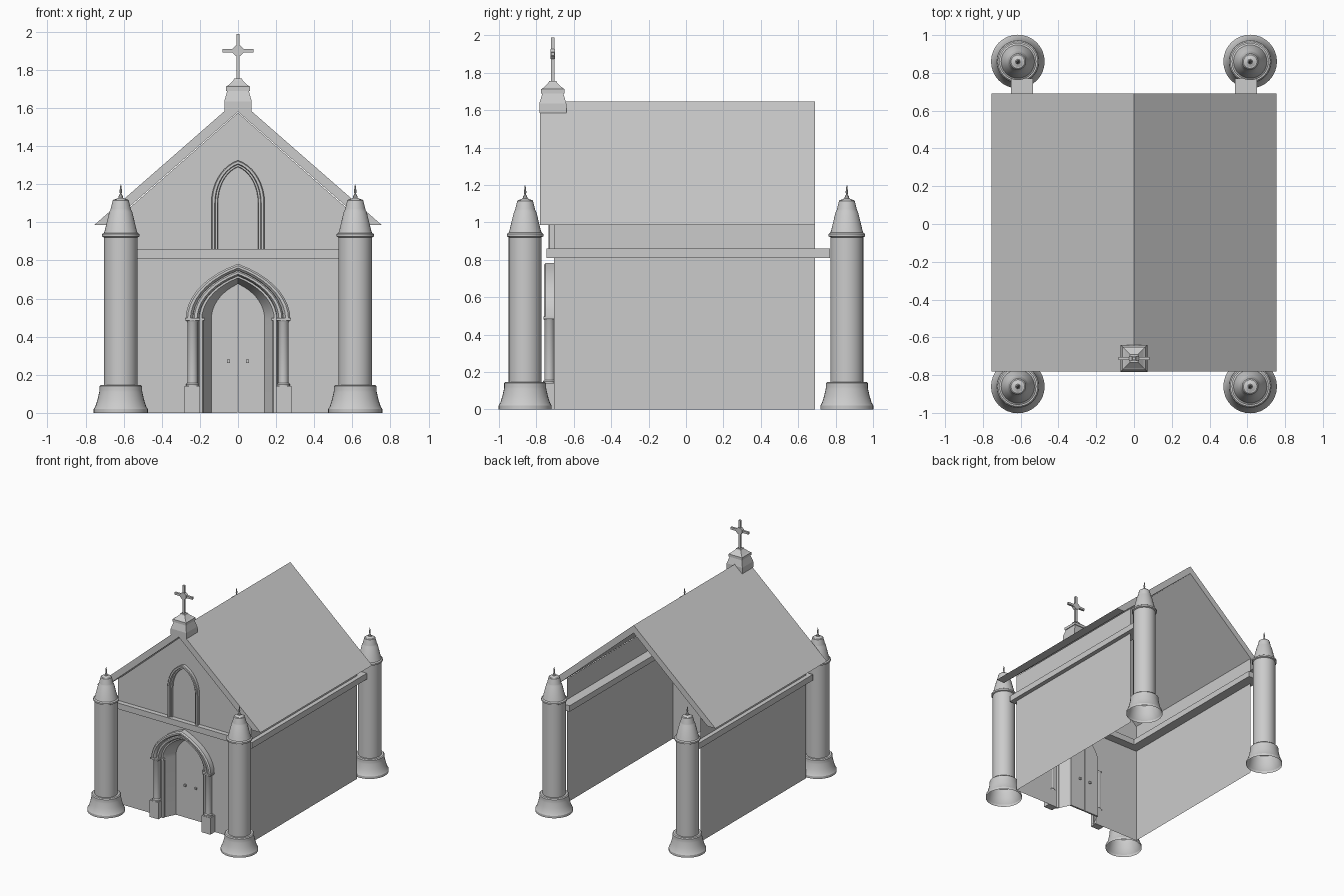
import bpy, bmesh, math

if "Cube" in bpy.data.objects:
    bpy.data.objects.remove(bpy.data.objects["Cube"])

smooth_parts = []


def make(name, verts, faces, smooth=False):
    me = bpy.data.meshes.new(name)
    me.from_pydata(verts, [], faces)
    bm = bmesh.new()
    bm.from_mesh(me)
    bmesh.ops.recalc_face_normals(bm, faces=bm.faces)
    bm.to_mesh(me)
    bm.free()
    ob = bpy.data.objects.new(name, me)
    bpy.context.collection.objects.link(ob)
    if smooth:
        smooth_parts.append(ob)
    return ob


def lathe(name, profile, n, loc, turn=0.0, smooth=True, cap=True):
    """Revolve (radius, z) points about a vertical axis."""
    v = [(loc[0] + r * math.cos(turn + 2 * math.pi * i / n),
          loc[1] + r * math.sin(turn + 2 * math.pi * i / n), z)
         for r, z in profile for i in range(n)]
    f = [(k * n + i, k * n + (i + 1) % n, (k + 1) * n + (i + 1) % n, (k + 1) * n + i)
         for k in range(len(profile) - 1) for i in range(n)]
    if cap:
        f.append([(len(profile) - 1) * n + i for i in range(n)])
    return make(name, v, f, smooth)


def prism(name, pts, y0, y1):
    """Extrude an xz outline along y."""
    n = len(pts)
    v = [(x, y, z) for y in (y0, y1) for x, z in pts]
    f = [list(range(n)), list(range(n, 2 * n))]
    f += [(i, (i + 1) % n, n + (i + 1) % n, n + i) for i in range(n)]
    return make(name, v, f)


def box(name, x0, x1, y0, y1, z0, z1):
    return prism(name, [(x0, z0), (x1, z0), (x1, z1), (x0, z1)], y0, y1)


def half_arch(hw, h, spring, T, n=9):
    """Right half of a pointed arch, from springing to apex."""
    T = math.radians(T)
    return [(hw * (math.cos(T * i / n) - math.cos(T)) / (1 - math.cos(T)),
             spring + h * math.sin(T * i / n) / math.sin(T)) for i in range(n + 1)]


def arch(hw, h, spring, T, foot=None):
    right = half_arch(hw, h, spring, T)
    if foot is not None:
        right = [(hw, foot)] + right
    return right + [(-x, z) for x, z in right[-2::-1]]


def arch_loft(name, rails, spring, T, foot=None, ends=False):
    """Skin a moulding across (half width, rise, y) arches."""
    rows = [[(x, y, z) for x, z in arch(hw, h, spring, T, foot)] for hw, h, y in rails]
    n = len(rows[0])
    f = [(k * n + i, k * n + i + 1, (k + 1) * n + i + 1, (k + 1) * n + i)
         for k in range(len(rows) - 1) for i in range(n - 1)]
    if ends:
        f += [[k * n + e for k in range(len(rows))] for e in (0, n - 1)]
    return make(name, [p for r in rows for p in r], f, True)


# walls: thin shell, open at the back, with a doorway
W, F, B = 0.615, -0.705, 0.69
outline = [(W, 0), (W, 1.035), (0, 1.575), (-W, 1.035), (-W, 0)]
door_hole = arch(0.18, 0.215, 0.49, 60, 0.0)[::-1]
front = outline + door_hole
make("front_wall", [(x, F, z) for x, z in front], [list(range(len(front)))])
for s, side in ((1, "right"), (-1, "left")):
    make(side + "_wall", [(s * W, F, 0), (s * W, B, 0), (s * W, B, 1.035), (s * W, F, 1.035)],
         [(0, 1, 2, 3)])

# string course running round three sides
path_out = [(-0.65, 0.77), (-0.65, -0.745), (0.65, -0.745), (0.65, 0.77)]
path_in = [(-0.535, 0.77), (-0.535, -0.635), (0.535, -0.635), (0.535, 0.77)]
ring = path_out + path_in[::-1]
bv = [(x, y, z) for z in (0.81, 0.86) for x, y in ring]
bf = [(i, (i + 1) % 8, 8 + (i + 1) % 8, 8 + i) for i in range(8)]
bf += [[a + k for a in q] for k in (0, 8) for q in ((0, 1, 6, 7), (1, 2, 5, 6), (2, 3, 4, 5))]
make("string_course", bv, bf)

# gabled roof
prism("roof", [(0, 1.645), (0.755, 0.985), (0.68, 0.985), (0, 1.58),
               (-0.68, 0.985), (-0.755, 0.985)], -0.78, B)

# corner towers with caps and spikes
tower = [(0.142, 0), (0.142, 0.02), (0.133, 0.035), (0.122, 0.07), (0.113, 0.11),
         (0.112, 0.12), (0.112, 0.14), (0.105, 0.147), (0.088, 0.147), (0.088, 0.92),
         (0.098, 0.925), (0.098, 0.938), (0.088, 0.945), (0.083, 0.96), (0.06, 1.055),
         (0.054, 1.065), (0.053, 1.07), (0.042, 1.115), (0.036, 1.12)]
spike = [(0.032, 1.12), (0.013, 1.128), (0.01, 1.14), (0.004, 1.15), (0.007, 1.16), (0.002, 1.197)]
for sx in (-1, 1):
    for sy in (-1, 1):
        lathe("tower", tower, 32, (sx * 0.615, sy * 0.86))
        lathe("tower_spike", spike, 8, (sx * 0.615, sy * 0.86))

# ridge pedestal and cross
R2, C = math.sqrt(2), (0, -0.712)
ped = [(0.072, 1.585), (0.072, 1.635), (0.056, 1.69), (0.062, 1.69), (0.062, 1.712),
       (0.05, 1.72), (0.024, 1.745), (0.02, 1.755)]
lathe("cross_pedestal", [(r * R2, z) for r, z in ped], 4, C, math.pi / 4, False)
box("cross_post", -0.009, 0.009, -0.721, -0.703, 1.75, 1.987)
box("cross_arm", -0.082, 0.082, -0.721, -0.703, 1.891, 1.909)
prism("cross_boss", [(0.03 * math.cos(a * math.pi / 4 + math.pi / 8),
                      1.9 + 0.03 * math.sin(a * math.pi / 4 + math.pi / 8)) for a in range(8)],
      -0.724, -0.70)

# stepped doorway arch mouldings
arch_loft("door_outer_arch", [(0.275, 0.292, F), (0.275, 0.292, -0.75), (0.265, 0.282, -0.76),
                              (0.25, 0.27, -0.76), (0.24, 0.26, -0.75), (0.237, 0.257, -0.735),
                              (0.23, 0.25, -0.745), (0.215, 0.238, -0.745),
                              (0.205, 0.23, -0.73), (0.203, 0.228, F)], 0.49, 60, None, True)
arch_loft("door_inner_arch", [(0.205, 0.23, F), (0.203, 0.228, -0.722), (0.19, 0.218, -0.722),
                              (0.18, 0.213, F)], 0.49, 60, None, True)
arch_loft("door_reveal", [(0.18, 0.213, F), (0.14, 0.187, -0.62)], 0.49, 60, 0.0)

# door columns, bases and capitals
for s in (-1, 1):
    box("column_base", s * 0.2, s * 0.28, -0.765, F, 0, 0.14)
    lathe("door_column", [(0.034, 0.14), (0.034, 0.15), (0.027, 0.158), (0.027, 0.475),
                          (0.034, 0.487)], 16, (s * 0.238, -0.73))
    lathe("inner_door_column", [(0.014, 0), (0.014, 0.49)], 12, (s * 0.194, -0.712))
    box("column_capital", s * 0.2, s * 0.278, -0.762, F, 0.484, 0.497)
    box("inner_capital", s * 0.176, s * 0.21, -0.728, F, 0.484, 0.497)

# double doors and knobs
for s in (-1, 1):
    leaf = [(0.002, 0), (0.14, 0)] + half_arch(0.14, 0.187, 0.49, 60)
    leaf[-1] = (0.002, leaf[-1][1])
    prism("door_leaf", [(s * x, z) for x, z in leaf], -0.62, -0.605)
    box("door_knob", s * 0.043, s * 0.057, -0.635, -0.59, 0.263, 0.279)

# gable window surround
arch_loft("window_frame", [(0.14, 0.225, F), (0.14, 0.225, -0.73), (0.135, 0.22, -0.735),
                           (0.122, 0.207, -0.735), (0.118, 0.203, -0.72),
                           (0.108, 0.193, -0.72), (0.105, 0.19, F)], 1.1, 75, 0.86, True)

# smooth shading on turned and moulded parts
bpy.ops.object.select_all(action='DESELECT')
for ob in smooth_parts:
    ob.select_set(True)
bpy.context.view_layer.objects.active = smooth_parts[0]
bpy.ops.object.shade_smooth_by_angle(angle=math.radians(30))
